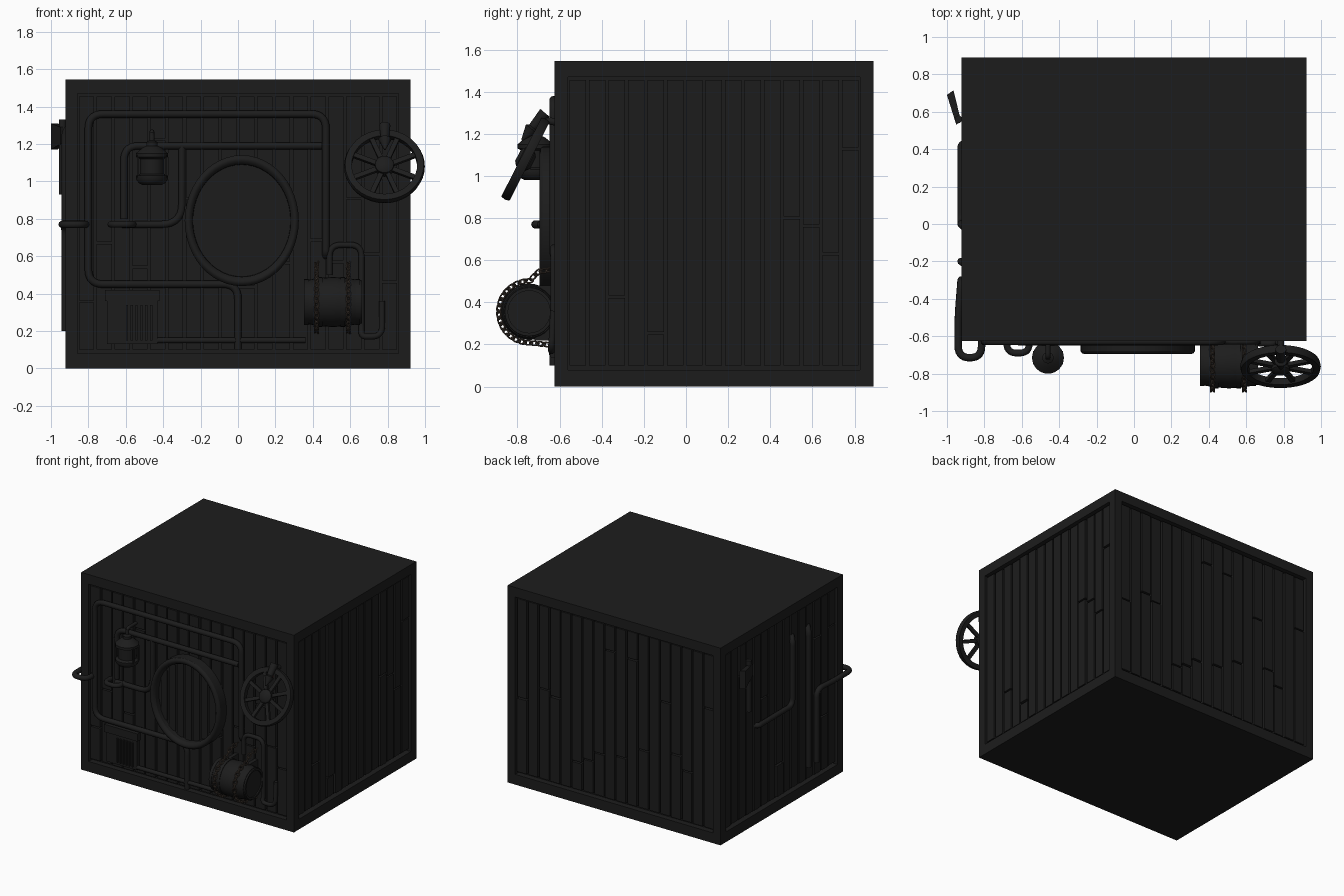
import bpy, bmesh, math, random
from mathutils import Vector, Matrix

if "Cube" in bpy.data.objects:
    bpy.data.objects.remove(bpy.data.objects["Cube"])

random.seed(4)
X0, X1, Y0, Y1, H = -0.9225, 0.9225, -0.625, 0.89, 1.545


def mat(name, col):
    m = bpy.data.materials.new(name)
    m.diffuse_color = (*col, 1)
    m.use_nodes = True
    m.node_tree.nodes["Principled BSDF"].inputs["Base Color"].default_value = m.diffuse_color
    return m


BLACK = mat("soot_black", (0.012, 0.012, 0.012))
RUST = mat("rusty_iron", (0.06, 0.045, 0.035))
RED = mat("faded_red", (0.3, 0.08, 0.06))


def add_object(name, bm, m=BLACK, smooth=False):
    bmesh.ops.recalc_face_normals(bm, faces=bm.faces)
    me = bpy.data.meshes.new(name)
    bm.to_mesh(me)
    bm.free()
    me.materials.append(m)
    ob = bpy.data.objects.new(name, me)
    bpy.context.collection.objects.link(ob)
    if smooth:
        bpy.ops.object.select_all(action='DESELECT')
        ob.select_set(True)
        bpy.context.view_layer.objects.active = ob
        bpy.ops.object.shade_smooth_by_angle(angle=math.radians(40))
    return ob


def box(bm, a, b):
    c = [(p + q) / 2 for p, q in zip(a, b)]
    s = [abs(q - p) for p, q in zip(a, b)]
    bmesh.ops.create_cube(bm, size=1, matrix=Matrix.Translation(c) @ Matrix.Diagonal((*s, 1)))


def boxes(name, pairs, m=BLACK):
    bm = bmesh.new()
    for a, b in pairs:
        box(bm, a, b)
    return add_object(name, bm, m)


def lathe(name, profile, loc, rot=(0, 0, 0), scale=(1, 1, 1), seg=32, m=BLACK, closed=False):
    """Revolve (radius, height) points around local z."""
    bm = bmesh.new()
    rings = [[bm.verts.new((r * math.cos(2 * math.pi * i / seg), r * math.sin(2 * math.pi * i / seg), h))
              for i in range(seg)] for r, h in profile]
    pairs = list(zip(rings, rings[1:] + rings[:1])) if closed else list(zip(rings, rings[1:]))
    for p, q in pairs:
        for i in range(seg):
            j = (i + 1) % seg
            bm.faces.new((p[i], p[j], q[j], q[i]))
    if not closed:
        bm.faces.new(rings[0])
        bm.faces.new(rings[-1])
    ob = add_object(name, bm, m, True)
    ob.location, ob.rotation_euler, ob.scale = loc, rot, scale
    return ob


def pipe(name, pts, r=0.02, bend=0.08, m=BLACK):
    """Tube along a path with rounded corners."""
    pts = [Vector(p) for p in pts]
    path = [pts[0]]
    for a, b, c in zip(pts, pts[1:], pts[2:]):
        k = min(bend, (a - b).length * .5, (c - b).length * .5)
        s, e = b + (a - b).normalized() * k, b + (c - b).normalized() * k
        for i in range(8):
            t = i / 7
            path.append(s * (1 - t) ** 2 + b * 2 * t * (1 - t) + e * t * t)
    path.append(pts[-1])
    cu = bpy.data.curves.new(name, 'CURVE')
    cu.dimensions, cu.bevel_depth, cu.bevel_resolution, cu.use_fill_caps = '3D', r, 3, True
    sp = cu.splines.new('POLY')
    sp.points.add(len(path) - 1)
    for p, v in zip(sp.points, path):
        p.co = (*v, 1)
    cu.materials.append(m)
    ob = bpy.data.objects.new(name, cu)
    bpy.context.collection.objects.link(ob)
    bpy.ops.object.select_all(action='DESELECT')
    ob.select_set(True)
    bpy.context.view_layer.objects.active = ob
    bpy.ops.object.convert(target='MESH')
    bpy.ops.object.shade_smooth_by_angle(angle=math.radians(50))


# Crate core, top and bottom slabs, corner posts
boxes("crate_core", [((X0 + .045, Y0 + .045, .02), (X1 - .045, Y1 - .045, H - .02))])
boxes("top_and_bottom_frame", [((X0, Y0, 0), (X1, Y1, .08)), ((X0, Y0, H - .075), (X1, Y1, H))])
boxes("corner_posts", [((x, y, .07), (x + .065, y + .065, H - .07))
                       for x in (X0, X1 - .065) for y in (Y0, Y1 - .065)])

# Vertical planks on the four walls, some split by a joint
walls = {
    "front": (X0, X1, lambda u, d, z: (u, Y0 + d, z)), "back": (X0, X1, lambda u, d, z: (u, Y1 - d, z)),
    "left": (Y0, Y1, lambda u, d, z: (X0 + d, u, z)), "right": (Y0, Y1, lambda u, d, z: (X1 - d, u, z))}
for side, (u0, u1, f) in walls.items():
    u0, u1, pairs = u0 + .065, u1 - .065, []
    n = round((u1 - u0) / .095)
    w = (u1 - u0) / n
    for i in range(n):
        a, b = u0 + i * w + .007, u0 + (i + 1) * w - .007
        cut = random.uniform(.25, 1.3) if random.random() < .6 else None
        spans = [(.1, cut - .006), (cut + .006, H - .09)] if cut else [(.1, H - .09)]
        for lo, hi in spans:
            d = random.uniform(.012, .02)
            pairs.append((f(a, d, lo), f(b, .06, hi)))
    boxes(side + "_planks", pairs)

# Oval hatch on the front: rim, recessed disc, slats
OV = dict(loc=(.02, Y0, .79), rot=(math.pi / 2, 0, 0), scale=(.305, .35, 1), seg=48)
lathe("hatch_rim", [(1, -.02), (1, .055), (.98, .066), (.94, .07), (.89, .066), (.86, .05), (.85, -.02)],
      closed=True, **OV)
lathe("hatch_disc", [(.88, -.03), (.88, .012)], **OV)
pairs = []
for i in range(-3, 4):
    x, h = i * .07, .3 * math.sqrt(1 - (i * .07 / .275) ** 2)
    pairs.append(((.02 + x - .028, Y0 - .02, .79 - h), (.02 + x + .028, Y0, .79 + h)))
boxes("hatch_slats", pairs)

# Pipes across the front
yp = Y0 - .004
pipe("outer_pipe", [(.47, yp + .03, .6), (.47, yp, .62), (.47, yp, 1.36), (-.8, yp, 1.36), (-.8, yp, .45),
                    (0, yp, .45), (0, yp, .1)])
pipe("inner_pipe", [(.45, yp, 1.19), (-.61, yp, 1.19), (-.61, yp, .8)])
pipe("hatch_pipe", [(-.62, yp, .77), (-.3, yp, .77), (-.3, yp, 1.19)], bend=.11)
pipe("bottom_pipe", [(-.43, yp, .15), (.36, yp, .15)], .016)
pipe("barrel_feed_pipe", [(.49, yp, .5), (.49, yp, .66), (.66, yp, .66), (.66, yp, .22), (.66, yp - .01, .17),
                          (.77, yp - .01, .17), (.77, yp, .36)], .016, .06)
pipe("small_loop_pipe", [(-.68, Y0 + .04, .77), (-.68, -.69, .77), (-.56, -.69, .77), (-.56, Y0 + .04, .77)],
     .018, .06)

# Pipes on the left wall, one looping round the corner
xl = X0 - .002
pipe("corner_loop_pipe", [(xl, -.3, .2), (xl, -.3, .77), (-.94, -.5, .77), (-.94, -.715, .77),
                          (-.815, -.715, .77), (-.815, Y0 + .04, .77)], .02, .062)
pipe("left_wall_pipe", [(X0 + .05, .43, .76), (xl, .43, .76), (xl, 0, .76), (xl, 0, 1.27), (X0 + .05, -.05, 1.3)],
     .02, .06)
pipe("left_riser_pipe", [(xl, -.2, .2), (xl, -.2, 1.27), (X0 + .05, -.24, 1.31)], .02, .06)

# Hatchet hung on the left wall
pipe("hatchet_handle", [(-.938, .56, .93), (-.938, .56, 1.33)], .02)
bm = bmesh.new()
top, bot = [(-.925, .55), (-.95, .53), (-1.0, .69), (-.965, .715)], []
lo = [bm.verts.new((x, y, 1.2 if i < 2 else 1.17)) for i, (x, y) in enumerate(top)]
hi = [bm.verts.new((x, y, 1.29 if i < 2 else 1.31)) for i, (x, y) in enumerate(top)]
bm.faces.new(lo)
bm.faces.new(hi)
for i in range(4):
    j = (i + 1) % 4
    bm.faces.new((lo[i], lo[j], hi[j], hi[i]))
add_object("hatchet_blade", bm)

# Vent box with vertical grille
boxes("vent_box", [((-.7, Y0 - .012, .13), (-.43, Y0 + .04, .36)), ((-.71, Y0 - .02, .36), (-.42, Y0 + .04, .42))])
boxes("vent_grille", [((-.6 + i * .026, Y0 - .025, .15), (-.588 + i * .026, Y0, .34)) for i in range(6)])

# Lantern with bracket
lathe("lantern", [(.05, .98), (.07, .99), (.085, 1.01), (.085, 1.03), (.065, 1.04), (.065, 1.12), (.085, 1.13),
                  (.085, 1.15), (.05, 1.18), (.03, 1.19), (.03, 1.21), (.012, 1.22), (.012, 1.26)], (-.46, -.715, 0))
pipe("lantern_hook", [(-.46, Y0 + .04, 1.265), (-.46, -.715, 1.265), (-.46, -.715, 1.2)], .013, .03)
boxes("lantern_cage", [((-.46 + .075 * sx - .006, -.715 + .03 * sy - .006, 1.02),
                        (-.46 + .075 * sx + .006, -.715 + .03 * sy + .006, 1.14))
                       for sx in (-1, 1) for sy in (-1, 1)])

# Spoked wheel leaning against the front
tilt = Matrix.Translation((.783, -.762, 1.08)) @ Matrix.Rotation(math.radians(63), 4, 'X')
rim = lathe("wheel_rim", [(.175, -.02), (.21, -.022), (.216, 0), (.21, .022), (.175, .02)], (0, 0, 0), seg=40, closed=True)
hub = lathe("wheel_hub", [(.03, -.04), (.05, -.025), (.05, .025), (.03, .04)], (0, 0, 0), seg=20)
bm = bmesh.new()
for i in range(8):
    m = Matrix.Rotation(math.radians(45 * i + 22.5), 4, 'Z') @ Matrix.Translation((.11, 0, 0))
    bmesh.ops.create_cube(bm, size=1, matrix=m @ Matrix.Diagonal((.15, .026, .022, 1)))
spokes = add_object("wheel_spokes", bm)
for ob in (rim, hub, spokes):
    ob.matrix_world = tilt

# Peg that holds the wheel, with a red tip
lathe("wheel_peg", [(.03, 0), (.022, .09), (.035, .1), (.004, .17)], (.785, -.67, 1.3),
      (math.radians(140), 0, 0), seg=10)
lathe("peg_tip", [(.01, 0), (.012, .03), (.003, .045)], (.785, -.70, 1.195), seg=8, m=RED)
pipe("peg_root", [(.785, Y0 + .04, 1.25), (.785, -.7, 1.27)], .018)

# Barrel lying on its side with hoops
BY, BZ = -.745, .355
RB = dict(rot=(0, math.pi / 2, 0), seg=28)
lathe("barrel", [(.1, .01), (.1, 0), (.115, 0), (.128, .08), (.134, .155), (.128, .23), (.115, .31), (.1, .31),
                 (.1, .3)], (.353, BY, BZ), **RB)
for k, (x, r) in enumerate([(.365, .122), (.44, .134), (.56, .134), (.64, .122)]):
    lathe("barrel_hoop_%d" % k, [(r, -.012), (r, .012), (r - .02, .012), (r - .02, -.012)], (x, BY, BZ),
          closed=True, **RB)
boxes("barrel_cradle", [((x, -.72, .22), (x + .03, Y0 + .03, .48)) for x in (.4, .57)])

# Chains wrapped round the barrel
bpy.ops.mesh.primitive_torus_add(major_radius=.014, minor_radius=.0042, major_segments=12, minor_segments=6)
link = bpy.context.object
link.data.materials.append(RUST)
link.data.transform(Matrix.Diagonal((1.45, 1, 1, 1)))
path = [Vector((0, Y0 + .01, .56))]
for a in range(80, 271, 10):
    t = math.radians(a)
    path.append(Vector((0, BY + .144 * math.cos(t), BZ + .147 * math.sin(t))))
path[1] = Vector((0, -.70, .545))
path += [Vector((0, Y0 + .01, .195))]
for c, cx in enumerate((.42, .59)):
    need, n = 0, 0
    for a, b in zip(path, path[1:]):
        L, d = (b - a).length, (b - a).normalized()
        while need <= L:
            ob = link.copy()
            ob.name = "chain_%d_link_%d" % (c, n)
            bpy.context.collection.objects.link(ob)
            q = d.to_track_quat('X', 'Z').to_matrix().to_4x4()
            ob.matrix_world = (Matrix.Translation(a + d * need + Vector((cx, 0, 0))) @ q
                               @ Matrix.Rotation(math.radians(45 + 90 * (n % 2)), 4, 'X'))
            need += .03
            n += 1
        need -= L
bpy.data.objects.remove(link)
